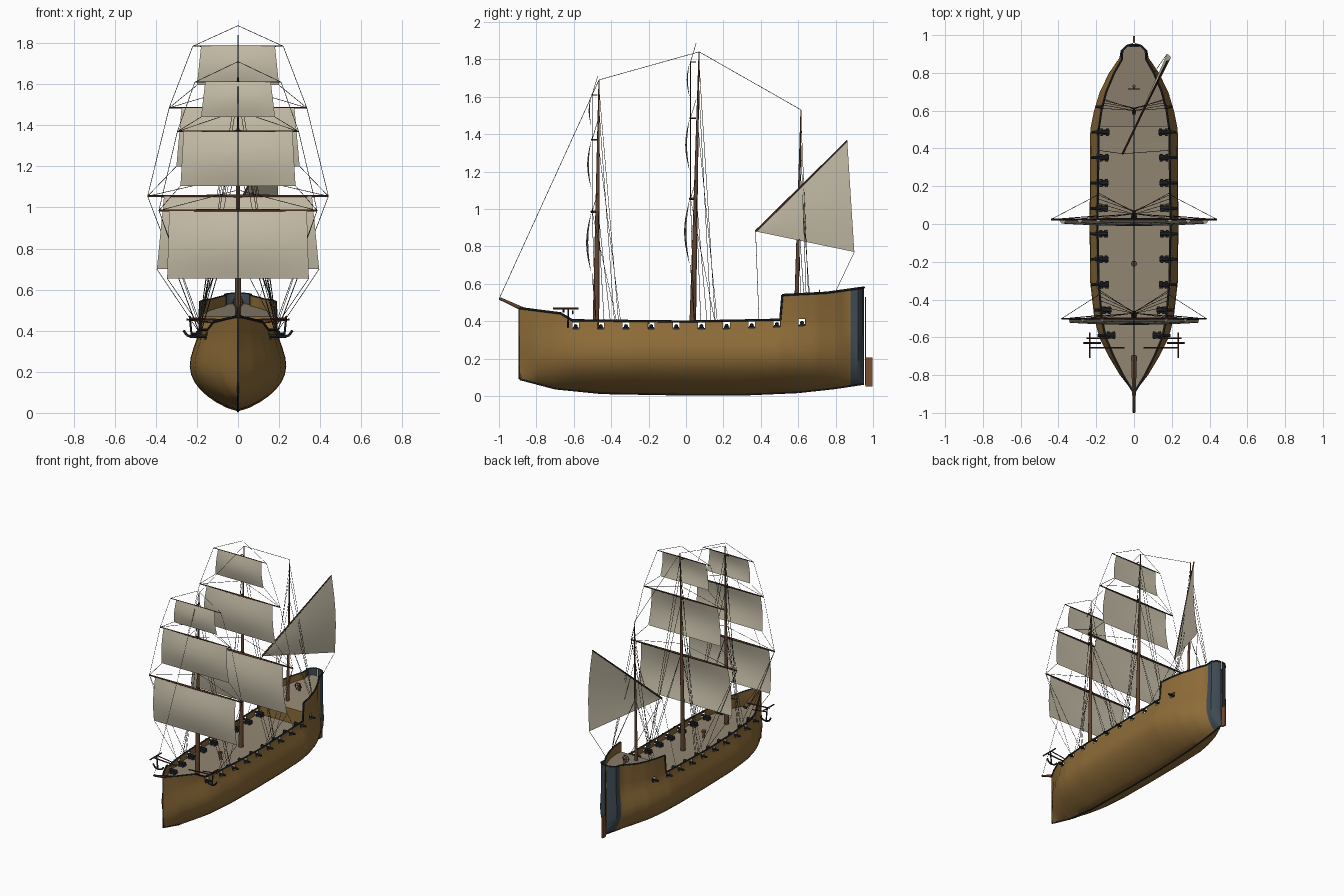
import bpy, bmesh, math
from mathutils import Vector, Matrix

cube = bpy.data.objects.get("Cube")
if cube:
    bpy.data.objects.remove(cube, do_unlink=True)


def material(name, rgb):
    m = bpy.data.materials.new(name)
    m.use_nodes = True
    m.diffuse_color = (*rgb, 1)
    m.node_tree.nodes["Principled BSDF"].inputs["Base Color"].default_value = (*rgb, 1)
    return m


HULL = material("hull wood", (0.27, 0.15, 0.04))
SLATE = material("stern slate", (0.05, 0.07, 0.085))
DECK = material("deck planks", (0.29, 0.24, 0.17))
MAST = material("mast wood", (0.12, 0.06, 0.03))
YARD = material("dark yard wood", (0.07, 0.025, 0.015))
SAIL = material("sail canvas", (0.56, 0.51, 0.39))
IRON = material("black iron", (0.02, 0.024, 0.028))
ROPE = material("rope", (0.04, 0.04, 0.035))
RUDDER = material("rudder wood", (0.19, 0.075, 0.03))


def finish(name, bm, *mats, smooth=True):
    mesh = bpy.data.meshes.new(name)
    bm.to_mesh(mesh)
    bm.free()
    ob = bpy.data.objects.new(name, mesh)
    bpy.context.collection.objects.link(ob)
    for m in mats:
        mesh.materials.append(m)
    if smooth:
        bpy.ops.object.select_all(action='DESELECT')
        ob.select_set(True)
        bpy.context.view_layer.objects.active = ob
        bpy.ops.object.shade_smooth_by_angle(angle=math.radians(40))
    return ob


def add_rod(bm, a, b, r1, r2=None, sides=10):
    a, b = Vector(a), Vector(b)
    d = b - a
    m = Matrix.Translation((a + b) / 2) @ d.to_track_quat('Z', 'Y').to_matrix().to_4x4()
    bmesh.ops.create_cone(bm, cap_ends=True, segments=sides, radius1=r1,
                          radius2=r1 if r2 is None else r2, depth=d.length, matrix=m)


def add_path(bm, pts, r, sides=6):
    for a, b in zip(pts, pts[1:]):
        if (Vector(a) - Vector(b)).length > 1e-5:
            add_rod(bm, a, b, r, sides=sides)


def add_box(bm, centre, size):
    bmesh.ops.create_cube(bm, size=1, matrix=Matrix.Translation(centre) @ Matrix.Diagonal((*size, 1)))


def grid_bm(rows, keep=lambda i, j: True):
    bm = bmesh.new()
    vs = [[bm.verts.new(p) for p in row] for row in rows]
    for i in range(len(rows) - 1):
        for j in range(len(rows[0]) - 1):
            if keep(i, j):
                bm.faces.new((vs[i][j], vs[i + 1][j], vs[i + 1][j + 1], vs[i][j + 1]))
    bmesh.ops.recalc_face_normals(bm, faces=bm.faces)
    return bm


def rod_object(name, mat, a, b, r1, r2=None):
    bm = bmesh.new()
    add_rod(bm, a, b, r1, r2)
    return finish(name, bm, mat)


# Hull lines along the length
BEAM = [(-.89, .004), (-.8, .075), (-.7, .135), (-.6, .185), (-.5, .21), (-.3, .233), (0, .235),
        (.5, .232), (.6, .212), (.7, .182), (.8, .132), (.88, .077), (.92, .07), (.945, .035), (.952, .005)]
TOP = [(-.89, .004), (-.8, .058), (-.7, .108), (-.6, .15), (-.5, .17), (-.3, .187), (0, .192),
       (.5, .187), (.6, .173), (.7, .147), (.8, .105), (.87, .065), (.92, .062), (.945, .035), (.952, .005)]
KEEL = [(-.89, .09), (-.7, .04), (-.45, .015), (0, .007), (.3, .007), (.6, .02), (.8, .042), (.952, .065)]
RAIL = [(-.89, .47), (-.67, .442), (-.61, .405), (0, .398), (.505, .408), (.515, .54), (.75, .552), (.952, .58)]
PORTS = [-.59 + .1345 * i for i in range(10)]
POOP = .515


def at(line, y):
    if y <= line[0][0]:
        return line[0][1]
    for (a, p), (b, q) in zip(line, line[1:]):
        if y <= b:
            return p + (q - p) * (y - a) / (b - a)
    return line[-1][1]


def deck_z(y):
    return .347 + .018 * (max(y, 0) / .62) ** 2


def poop_z(y):
    return .47 + .06 * (y - POOP) / .42


def half(y, z):
    beam, top, keel, wide = at(BEAM, y), at(TOP, y), at(KEEL, y), .23
    if z < wide:
        return beam * math.sin(math.pi / 2 * max(0, (z - keel) / (wide - keel)) ** .75)
    s = min((z - wide) / .19, 1)
    return top + (beam - top) * (1 + math.cos(math.pi * s)) / 2


def rail_point(y, side):
    z = at(RAIL, y)
    return (side * half(y, z), y, z)


# Hull shell with open gun ports
stations = {y for y, _ in BEAM + TOP + RAIL + KEEL}
stations |= {round(-.89 + .04 * i, 3) for i in range(46)}
stations = {y for y in stations if all(abs(y - p) > .024 for p in PORTS)}
stations = sorted(stations | {p + s * .018 for p in PORTS for s in (-1, 1)})
LOW = 10
rows = []
for y in stations:
    k, sill = at(KEEL, y), deck_z(y) + .01
    zs = [k + (sill - k) * (i / LOW) ** 1.3 for i in range(LOW + 1)] + [sill + .037, at(RAIL, y)]
    side = [(half(y, z), y, z) for z in zs]
    rows.append([(-x, yy, z) for x, yy, z in side[:0:-1]] + side)


def not_port(i, j):
    mid = (stations[i] + stations[i + 1]) / 2
    return j not in (1, 2 * LOW + 2) or all(abs(mid - p) > .015 for p in PORTS)


bm = grid_bm(rows, not_port)
for f in bm.faces:
    f.material_index = int(f.calc_center_median().y > .885)
hull = finish("hull", bm, HULL, SLATE, smooth=False)
solid = hull.modifiers.new("planking", 'SOLIDIFY')
solid.thickness, solid.offset = .006, -1
bpy.context.view_layer.objects.active = hull
hull.select_set(True)
bpy.ops.object.modifier_apply(modifier="planking")
bpy.ops.object.shade_smooth_by_angle(angle=math.radians(40))

# Black rail cap and keel strip
bm = bmesh.new()
for s in (-1, 1):
    add_path(bm, [rail_point(y, s) for y in stations], .006)
finish("rail_cap", bm, IRON)
bm = bmesh.new()
add_path(bm, [(0, -.89, .47)] + [(0, y, z) for y, z in KEEL], .005)
finish("keel_strip", bm, IRON)


# Decks and the poop front
def deck(name, y0, y1, height):
    ys = [y0] + [y for y in stations if y0 < y < y1] + [y1]
    finish(name, grid_bm([[(u * (half(y, height(y)) - .003), y, height(y)) for u in (-1, 0, 1)]
                          for y in ys]), DECK)


deck("main_deck", -.88, .93, deck_z)
deck("poop_deck", POOP, .94, poop_z)
levels = [deck_z(POOP) + (poop_z(POOP) - deck_z(POOP)) * i / 4 for i in range(5)]
finish("poop_front", grid_bm([[(u * half(POOP, z), POOP, z) for u in (-1, 1)] for z in levels]), HULL)

# Rudder and its stock
bm = bmesh.new()
add_box(bm, (0, .978, .128), (.012, .036, .155))
add_rod(bm, (0, .96, .06), (0, .96, .53), .003, sides=6)
finish("rudder", bm, RUDDER)

# Guns
bm = bmesh.new()
for p in PORTS:
    z = deck_z(p) + .026
    for s in (-1, 1):
        x = half(p, z) - .035
        add_box(bm, (s * x, p, z - .014), (.045, .03, .018))
        add_rod(bm, (s * (x - .025), p, z), (s * (x + .07), p, z), .011, .007, 8)
        for dx in (-.014, .014):
            add_rod(bm, (s * (x + dx), p - .02, z - .018), (s * (x + dx), p + .02, z - .018), .007, sides=8)
finish("guns", bm, IRON)

# Masts: foot, head
MASTS = {"fore": ((0, -.482, .34), (0, -.465, 1.69)), "main": ((0, .035, .34), (0, .07, 1.84)),
         "mizzen": ((0, .588, .36), (0, .615, 1.53))}
for name, (foot, head) in MASTS.items():
    rod_object(name + "_mast", MAST, foot, head, .013 if name == "mizzen" else .018, .003)
rod_object("bowsprit", MAST, (0, -.70, .385), (0, -.998, .522), .016, .007)

ropes = bmesh.new()


def rope(*pts):
    add_path(ropes, pts, .0014, 4)


# Square sails: yard height, yard half, sail top half, sail foot height, sail foot half
RIGS = {"fore": (-.502, [(.985, .385, .335, .655, .345), (1.37, .295, .265, 1.105, .28),
                         (1.61, .21, .16, 1.44, .18)]),
        "main": (.024, [(1.055, .44, .36, .70, .395), (1.485, .335, .275, 1.2, .30),
                        (1.785, .22, .18, 1.595, .20)])}
for mast, (y, tiers) in RIGS.items():
    for n, (z, arm, top, low, foot) in enumerate(tiers):
        tier = ("lower", "middle", "upper")[n]
        r = (.008, .006, .004)[n]
        bm = bmesh.new()
        for s in (-1, 1):
            add_rod(bm, (0, y, z), (s * arm, y, z), r, r * .6)
        add_rod(bm, (0, y, z), (0, y + .03, z), r * .8)
        finish(f"{mast}_{tier}_yard", bm, YARD)
        belly = .085 * (z - low)
        rows = []
        for i in range(11):
            v = i / 10
            rows.append([(u / 6 * (top + (foot - top) * v),
                          y - .004 - belly * math.sin(math.pi * v) * (1 - .4 * (u / 6) ** 2),
                          z + (low - z) * v) for u in range(-6, 7)])
        finish(f"{mast}_{tier}_sail", grid_bm(rows), SAIL)
        # sheets and braces below each sail
        for s in (-1, 1):
            below = (s * tiers[n - 1][1], y, tiers[n - 1][0]) if n else rail_point(y + .02, s)
            rope((s * foot, y, low), below)
            rope((s * arm, y, z), below)
            rope((s * arm, y, z), rail_point(y + .13, s)) if n == 0 else None
            rope((s * arm, y, z), (0, y + .03, z + .1))

# Lateen yard and sail
tack, peak, clew = Vector((-.06, .372, .88)), Vector((.175, .862, 1.365)), Vector((.175, .9, .77))
rod_object("lateen_yard", YARD, tack, peak, .006, .004)
rows = []
for i in range(11):
    v = i / 10
    a, b = tack.lerp(peak, v), tack.lerp(clew, v)
    rows.append([a.lerp(b, j / 8) + Vector((.02 * math.sin(math.pi * j / 8) * v, 0, 0)) for j in range(9)])
bm = grid_bm(rows)
bmesh.ops.remove_doubles(bm, verts=bm.verts, dist=1e-5)
finish("lateen_sail", bm, SAIL)
rope(tack, rail_point(.39, 1))
rope(tack, rail_point(.39, -1))
rope(clew, rail_point(.8, 1))

# Stays and shrouds
heads = [MASTS[k][1] for k in ("fore", "main", "mizzen")]
rope((0, -.998, .522), *heads)
for foot, head in MASTS.values():
    foot, head = Vector(foot), Vector(head)
    for up, spread in ((.97, .11), (.9, .09), (.75, .12), (.5, .07), (.5, .04)):
        for s in (-1, 1):
            spread_y = foot.y + spread * (.6 if foot.y > .5 else 1.1)
            rope(foot.lerp(head, up), rail_point(spread_y, s))
finish("rigging", ropes, ROPE, smooth=False)

# Anchors hung from the bow beams
beams, anchors = bmesh.new(), bmesh.new()
for s in (-1, 1):
    add_rod(beams, (s * .05, -.655, .45), (s * .235, -.655, .46), .005, sides=6)
    add_rod(beams, (s * .13, -.605, .44), (s * .25, -.605, .455), .004, sides=6)
    add_rod(beams, (s * .235, -.71, .468), (s * .235, -.575, .468), .005, sides=6)
    add_rod(anchors, (s * .235, -.63, .47), (s * .225, -.63, .37), .005, sides=6)
    add_path(anchors, [(s * x, -.63, z) for x, z in ((.178, .395), (.195, .376), (.225, .369), (.25, .379), (.265, .402))], .006)
finish("anchor_beams", beams, YARD)
finish("anchors", anchors, IRON)

# Capstan and steering wheel
bm = bmesh.new()
add_rod(bm, (0, -.21, .34), (0, -.21, .385), .01)
add_rod(bm, (0, -.21, .385), (0, -.21, .4), .016)
finish("capstan", bm, MAST)
bm = bmesh.new()
hub = Vector((0, .715, .54))
spokes = [Vector((math.cos(a), 0, math.sin(a))) for a in (math.tau * i / 12 for i in range(13))]
add_path(bm, [hub + d * .024 for d in spokes], .003)
for d in spokes[:12:2]:
    add_rod(bm, hub, hub + d * .032, .002, sides=6)
add_rod(bm, (0, .73, .49), (0, .73, .545), .008)
add_rod(bm, hub, (0, .735, .54), .005)
finish("steering_wheel", bm, MAST)
